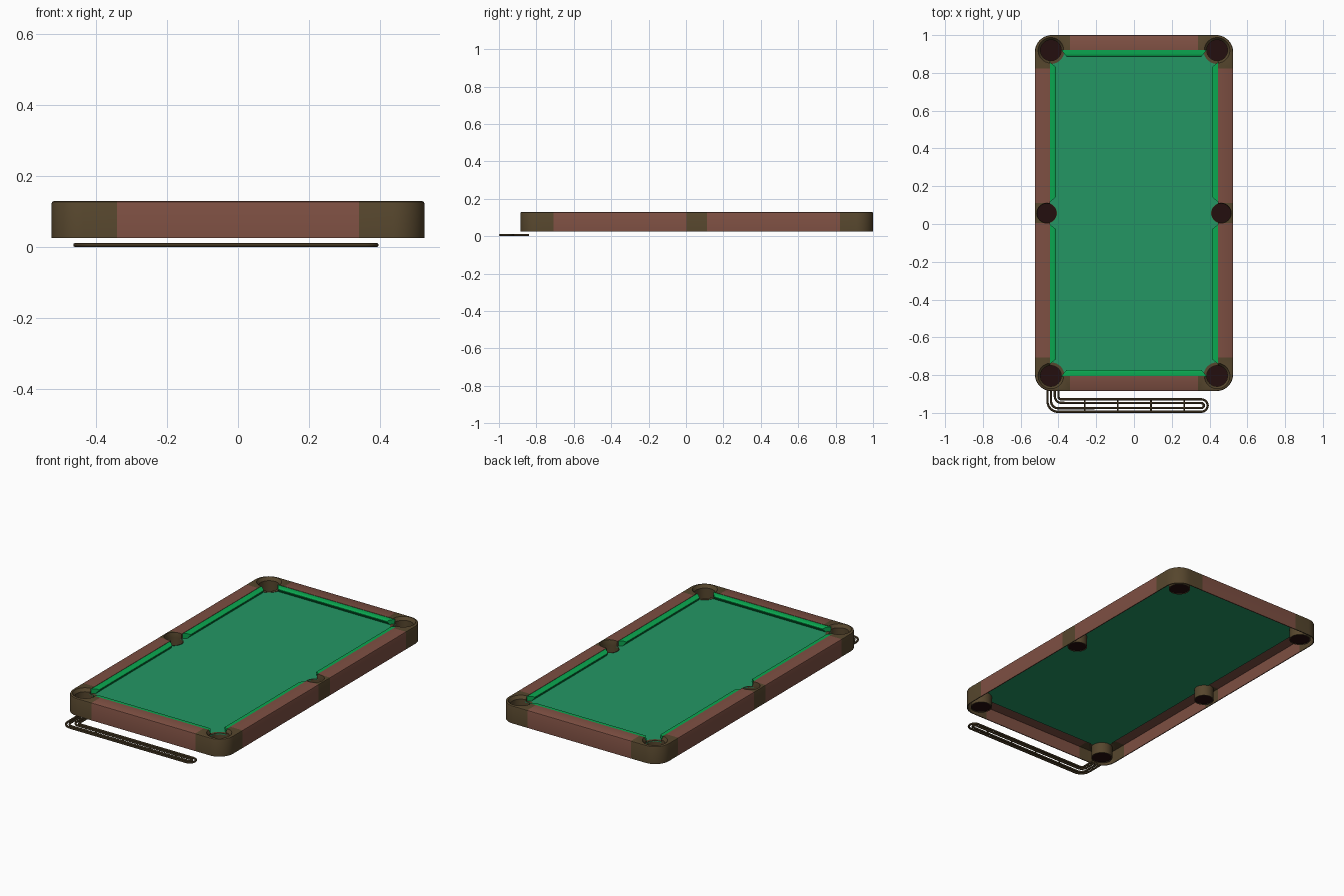
import bpy, bmesh, math
from mathutils import Vector

if "Cube" in bpy.data.objects:
    bpy.data.objects.remove(bpy.data.objects["Cube"])

CY = 0.0575            # table centre along y
HX, HY = 0.525, 0.9425  # table half sizes
BED_Z = 0.1


def material(name, rgb):
    m = bpy.data.materials.new(name)
    lin = [((c / 255 + 0.055) / 1.055) ** 2.4 if c > 10 else c / 255 / 12.92 for c in rgb]
    m.diffuse_color = (*lin, 1)
    m.use_nodes = True
    m.node_tree.nodes["Principled BSDF"].inputs["Base Color"].default_value = m.diffuse_color
    return m


WOOD = material("reddish wood", (125, 79, 66))
CAST = material("dark bronze", (86, 70, 45))
CLOTH = material("green cloth", (35, 150, 100))
CUSHION = material("bright green cushion", (10, 168, 80))
DARK = material("pocket dark", (36, 14, 14))


def make(name, bm, mats, smooth=True):
    bmesh.ops.recalc_face_normals(bm, faces=bm.faces[:])
    me = bpy.data.meshes.new(name)
    bm.to_mesh(me)
    bm.free()
    ob = bpy.data.objects.new(name, me)
    bpy.context.collection.objects.link(ob)
    for m in mats:
        me.materials.append(m)
    if smooth:
        smooth_by_angle(ob)
    return ob


def smooth_by_angle(ob):
    bpy.ops.object.select_all(action='DESELECT')
    ob.select_set(True)
    bpy.context.view_layer.objects.active = ob
    bpy.ops.object.shade_smooth_by_angle(angle=math.radians(35))


def skin(bm, loops, closed):
    """Join matching rings of points with quads; cap the ends if not closed."""
    rings = [[bm.verts.new(p) for p in l] for l in loops]
    n = len(rings[0])
    pairs = list(zip(rings, rings[1:])) + ([(rings[-1], rings[0])] if closed else [])
    for a, b in pairs:
        for i in range(n):
            j = (i + 1) % n
            bm.faces.new((a[i], a[j], b[j], b[i]))
    if not closed:
        bm.faces.new(rings[0][::-1])
        bm.faces.new(rings[-1])


def lathe(bm, centre, profile, closed, n=40):
    loops = [[(centre[0] + r * math.cos(2 * math.pi * i / n),
               centre[1] + r * math.sin(2 * math.pi * i / n), z) for i in range(n)]
             for r, z in profile]
    skin(bm, loops, closed)


def outline(inset, radius, z, steps=12):
    """Rounded rectangle of the table at some inset."""
    pts = []
    for k, (sx, sy) in enumerate(((1, 1), (-1, 1), (-1, -1), (1, -1))):
        cx, cy = sx * (HX - inset - radius), sy * (HY - inset - radius)
        for i in range(steps + 1):
            a = math.pi / 2 * (k + i / steps)
            pts.append((cx + radius * math.cos(a), CY + cy + radius * math.sin(a), z))
    return pts


# pockets: (x, y, radius, top radius of the dished hole, collar radius)
pockets = []
for sx in (-1, 1):
    for sy in (-1, 1):
        pockets.append((sx * 0.44, CY + sy * 0.862, 0.055, 0.068, 0.072))
    pockets.append((sx * 0.462, CY, 0.05, 0.053, 0.054))

# cutter for all pocket holes
bm = bmesh.new()
for x, y, r, rt, rc in pockets:
    lathe(bm, (x, y), [(r, 0.05), (r, 0.112), (rt, 0.1305), (rt, 0.16)], False)
cutter = make("pocket_cutter", bm, [], False)
cutter.hide_render = True


def cut_pockets(ob):
    mod = ob.modifiers.new("holes", 'BOOLEAN')
    mod.operation = 'DIFFERENCE'
    mod.solver = 'EXACT'
    mod.object = cutter
    dg = bpy.context.evaluated_depsgraph_get()
    me = bpy.data.meshes.new_from_object(ob.evaluated_get(dg))
    ob.modifiers.clear()
    ob.data = me


# rail frame with hollow skirt, wood between bronze castings
bm = bmesh.new()
skin(bm, [outline(0.005, 0.085, 0.025), outline(0, 0.09, 0.025), outline(0, 0.09, 0.122),
          outline(0.002, 0.088, 0.127), outline(0.007, 0.083, 0.13),
          outline(0.08, 0.01, 0.13), outline(0.08, 0.01, BED_Z),
          outline(0.005, 0.085, BED_Z)], True)
rail = make("rail_frame", bm, [WOOD, CAST], False)
cut_pockets(rail)
bm = bmesh.new()
bm.from_mesh(rail.data)
cuts = [((s * 0.34, 0, 0), (1, 0, 0)) for s in (-1, 1)]
cuts += [((0, CY + s * d, 0), (0, 1, 0)) for s in (-1, 1) for d in (0.0535, 0.765)]
for co, no in cuts:
    bmesh.ops.bisect_plane(bm, geom=bm.verts[:] + bm.edges[:] + bm.faces[:],
                           plane_co=co, plane_no=no)
for f in bm.faces:
    c = f.calc_center_median()
    ay = abs(c.y - CY)
    wood = (ay > 0.8 and abs(c.x) < 0.34) or 0.0535 < ay < 0.765
    f.material_index = 0 if wood else 1
bm.to_mesh(rail.data)
bm.free()
smooth_by_angle(rail)

# cloth bed
bm = bmesh.new()
skin(bm, [[(sx * 0.45, CY + sy * 0.868, z) for sx, sy in ((1, 1), (-1, 1), (-1, -1), (1, -1))]
          for z in (BED_Z - 0.005, BED_Z)], False)
bed = make("cloth_bed", bm, [CLOTH], False)
cut_pockets(bed)

# cushions: section as (distance from rail, height), ends mitred towards the nose
SECTION = [(-0.002, BED_Z), (-0.002, 0.128), (0.018, 0.128), (0.027, 0.126),
           (0.033, 0.121), (0.033, 0.117), (0.02, BED_Z)]


def cushion(name, origin, inward, half):
    o, n = Vector(origin), Vector(inward)
    t = Vector((-n.y, n.x, 0))
    loops = [[o + n * d + t * s * (half - 0.85 * max(d, 0)) + Vector((0, 0, z))
              for d, z in SECTION] for s in (-1, 1)]
    bm = bmesh.new()
    skin(bm, loops, False)
    make(name, bm, [CUSHION])


for s, side in ((-1, "left"), (1, "right")):
    for e, end in ((-1, "front"), (1, "back")):
        cushion(f"cushion_{side}_{end}", (s * 0.445, CY + e * 0.429, 0), (-s, 0, 0), 0.371)
for e, end in ((-1, "front"), (1, "back")):
    cushion(f"cushion_{end}", (0, CY + e * 0.8625, 0), (0, -e, 0), 0.385)

# pocket cups with dark floors
for i, (x, y, r, rt, rc) in enumerate(pockets):
    bm = bmesh.new()
    lathe(bm, (x, y), [(r, 0.03), (r + 0.004, 0.03), (r + 0.004, 0.096), (rc, 0.099),
                       (rc, 0.102), (r, 0.102)], True)
    make(f"pocket_cup_{i + 1}", bm, [CAST])
    bm = bmesh.new()
    lathe(bm, (x, y), [(r + 0.001, 0.033), (r + 0.001, 0.037)], False)
    make(f"pocket_floor_{i + 1}", bm, [DARK])


# ball return rack made of bent wire
def arc(cx, cy, r, a0, a1, steps=10):
    return [(cx + r * math.cos(math.radians(a0 + (a1 - a0) * i / steps)),
             cy + r * math.sin(math.radians(a0 + (a1 - a0) * i / steps))) for i in range(steps + 1)]


def wire(name, pts, radius, z):
    cu = bpy.data.curves.new(name, 'CURVE')
    cu.dimensions = '3D'
    cu.bevel_depth = radius
    cu.bevel_resolution = 2
    cu.use_fill_caps = True
    sp = cu.splines.new('POLY')
    sp.points.add(len(pts) - 1)
    for p, (x, y) in zip(sp.points, pts):
        p.co = (x, y, z, 1)
    tmp = bpy.data.objects.new(name + "_curve", cu)
    bpy.context.collection.objects.link(tmp)
    dg = bpy.context.evaluated_depsgraph_get()
    me = bpy.data.meshes.new_from_object(tmp.evaluated_get(dg))
    bpy.data.objects.remove(tmp)
    me.materials.clear()
    me.materials.append(CAST)
    ob = bpy.data.objects.new(name, me)
    bpy.context.collection.objects.link(ob)
    smooth_by_angle(ob)


for name, r1, r2, r3 in (("outer", 0.055, 0.033, 0.015), ("inner", 0.036, 0.013, 0.034)):
    path = [(-0.403 - r1, -0.84)] + arc(-0.403, -0.939, r1, 180, 270)
    path += arc(0.357, -0.961, r2, -90, 90)
    path += arc(-0.385, -0.913, r3, 270, 180) + [(-0.385 - r3, -0.84)]
    wire(f"return_rack_{name}_wire", path, 0.006, 0.006)
for i, x in enumerate((-0.26, -0.085, 0.09, 0.265)):
    wire(f"return_rack_bar_{i + 1}", [(x, -0.994), (x, -0.928)], 0.004, 0.004)
